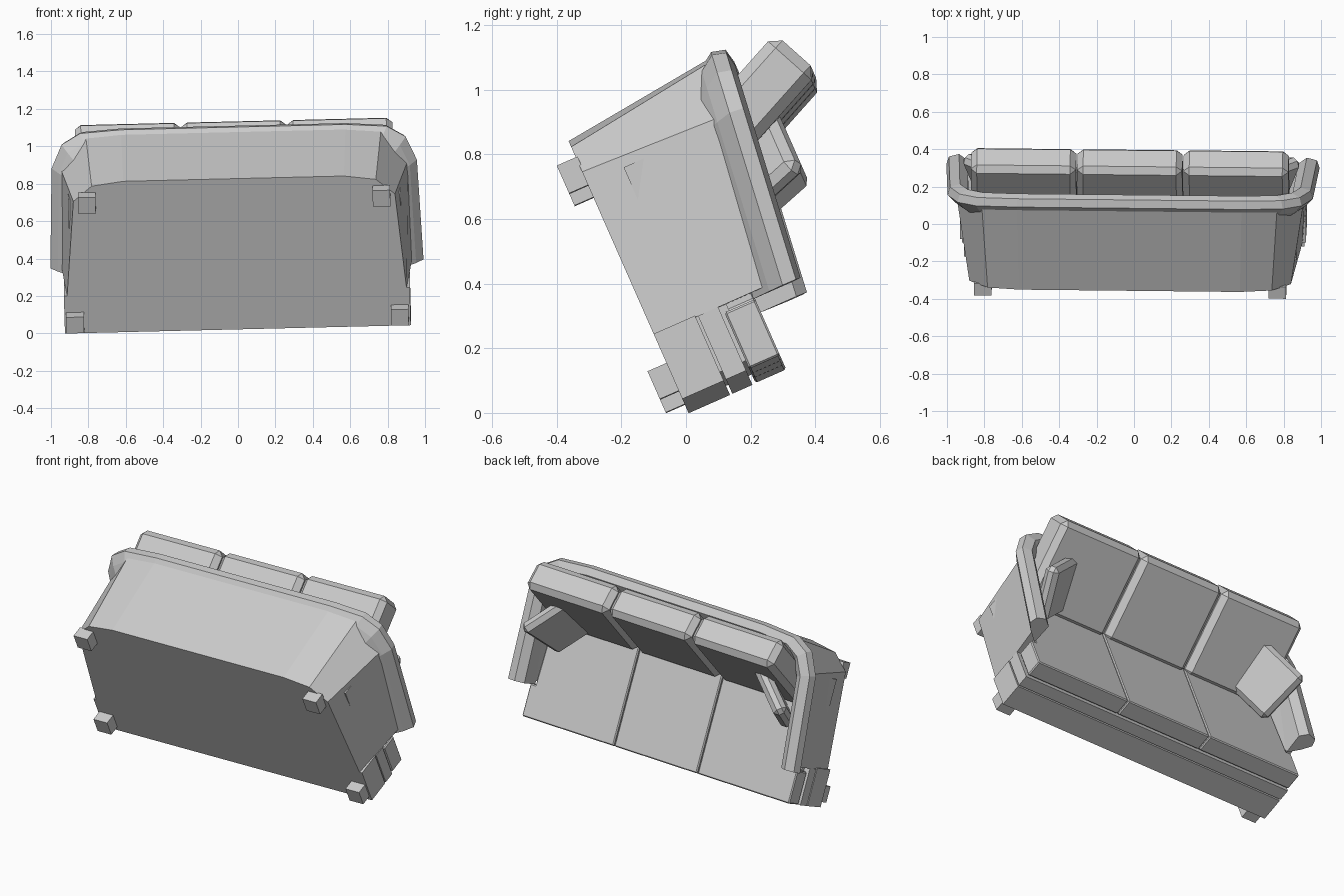
import bpy, bmesh, math
from mathutils import Matrix, Vector

if "Cube" in bpy.data.objects:
    bpy.data.objects.remove(bpy.data.objects["Cube"])

# The sofa is built upright facing +y, then tipped onto its front edge
TIP = Matrix.Rotation(math.radians(-66.2), 4, 'X') @ Matrix.Rotation(math.radians(-1.5), 4, 'Z')

grey = bpy.data.materials.new("plain_grey")
grey.use_nodes = True
grey.diffuse_color = (0.6, 0.6, 0.6, 1)
grey.node_tree.nodes["Principled BSDF"].inputs["Base Color"].default_value = (0.6, 0.6, 0.6, 1)


def finish(name, bm, bevel=0.0):
    """Turn a bmesh into a tipped, flat shaded object."""
    bmesh.ops.recalc_face_normals(bm, faces=bm.faces)
    mesh = bpy.data.meshes.new(name)
    bm.to_mesh(mesh)
    bm.free()
    mesh.transform(TIP)
    mesh.materials.append(grey)
    obj = bpy.data.objects.new(name, mesh)
    bpy.context.collection.objects.link(obj)
    if bevel:
        mod = obj.modifiers.new("Chamfer", 'BEVEL')
        mod.width = bevel
        mod.segments = 1
        mod.limit_method = 'ANGLE'
    return obj


def box(name, size, place, bevel=0.0):
    bm = bmesh.new()
    bmesh.ops.create_cube(bm, size=1.0)
    bm.transform(place @ Matrix.Diagonal((*size, 1)))
    return finish(name, bm, bevel)


def prism(name, outline, low, high, bevel=0.0):
    bm = bmesh.new()
    face = bm.faces.new([bm.verts.new((x, y, low)) for x, y in outline])
    new = bmesh.ops.extrude_face_region(bm, geom=[face])["geom"]
    bmesh.ops.translate(bm, vec=(0, 0, high - low),
                        verts=[v for v in new if isinstance(v, bmesh.types.BMVert)])
    return finish(name, bm, bevel)


def loft(name, sections):
    """Join equal closed sections in order and cap both ends."""
    bm = bmesh.new()
    rings = [[bm.verts.new(p) for p in s] for s in sections]
    n = len(rings[0])
    for a, b in zip(rings, rings[1:]):
        for i in range(n):
            j = (i + 1) % n
            bm.faces.new((a[i], a[j], b[j], b[i]))
    bm.faces.new(rings[0])
    bm.faces.new(rings[-1])
    return finish(name, bm)


def both_sides(path):
    """Complete a half path from the +x front round the back to the -x front."""
    return path + [(-x, y) for x, y in reversed(path)]


def rim_height(y):
    return 0.493 + 0.117 * (-0.215 - y)


# Plan outlines, from arm front round to the back
floor_line = both_sides([(0.908, -0.235), (0.86, -0.79), (0.76, -0.877), (0.59, -0.901)])
wall_top = both_sides([(0.94, -0.235), (0.93, -0.77), (0.79, -0.945), (0.6, -0.96)])
rim_outer = both_sides([(0.998, -0.215), (0.977, -0.77), (0.92, -0.9), (0.82, -0.96), (0.6, -0.975)])
rim_inner = both_sides([(0.885, -0.215), (0.868, -0.74), (0.83, -0.82), (0.76, -0.865), (0.6, -0.88)])
wall_inner = both_sides([(0.89, -0.235), (0.87, -0.74), (0.76, -0.865), (0.6, -0.88)])

# Flared shell of the arms and back
shell = []
for a, b, c in zip(floor_line, wall_top, wall_inner):
    top = rim_height(b[1]) - 0.06
    shell.append([(*a, 0.007), (*b, top), (*c, top), (*c, 0.1)])
loft("arms_and_back_shell", shell)

# Padded rim with a faceted section: (share of the way inwards, drop from the top)
rim_section = [(0.35, 0.105), (0.0, 0.06), (0.12, 0.015), (0.6, 0.0), (1.0, 0.035), (0.95, 0.16)]
rim = []
for a, b in zip(rim_outer, rim_inner):
    ring = []
    for t, drop in rim_section:
        p = Vector(a).lerp(Vector(b), t)
        ring.append((p.x, p.y, rim_height(p.y) - drop))
    rim.append(ring)
loft("padded_rim", rim)

# Base, recessed filler and front rail
prism("base", [(0.925, -0.042)] + floor_line + [(-0.925, -0.042)], 0.007, 0.147)
box("seat_filler", (1.78, 0.7, 0.12), Matrix.Translation((0, -0.4, 0.19)))
box("base_front", (1.85, 0.22, 0.14), Matrix.Translation((0, -0.13, 0.077)))
box("front_rail", (1.85, 0.215, 0.068), Matrix.Translation((0, -0.128, 0.189)))

# Seat cushions; the outer two wrap round the arm fronts
box("seat_cushion_middle", (0.568, 0.75, 0.104), Matrix.Translation((0, -0.397, 0.286)), 0.006)
for side, s in (("left", 1), ("right", -1)):
    plan = [(0.29, -0.022), (0.92, -0.022), (0.92, -0.212), (0.885, -0.212), (0.87, -0.77), (0.29, -0.77)]
    prism("seat_cushion_" + side, [(s * x, y) for x, y in plan], 0.234, 0.338, 0.006)

# Leaning back cushions
lean = Matrix.Rotation(math.radians(24.5), 4, 'X')
for side, s in (("left", 1), ("middle", 0), ("right", -1)):
    place = Matrix.Translation((s * 0.568, -0.752, 0.526)) @ lean
    box("back_cushion_" + side, (0.562, 0.18, 0.52), place, 0.032)

# Throw pillows in the corners, and the feet
for side, s in (("left", 1), ("right", -1)):
    turn = Matrix.Rotation(math.radians(45 * s), 4, 'Z') @ Matrix.Rotation(math.radians(25), 4, 'X')
    box("throw_pillow_" + side, (0.32, 0.08, 0.32),
        Matrix.Translation((s * 0.735, -0.595, 0.485)) @ turn, 0.025)
    for end, x, y in (("front", 0.868, -0.095), ("back", 0.788, -0.793)):
        box(f"{end}_foot_{side}", (0.094, 0.094, 0.07), Matrix.Translation((s * x, y, -0.022)))
